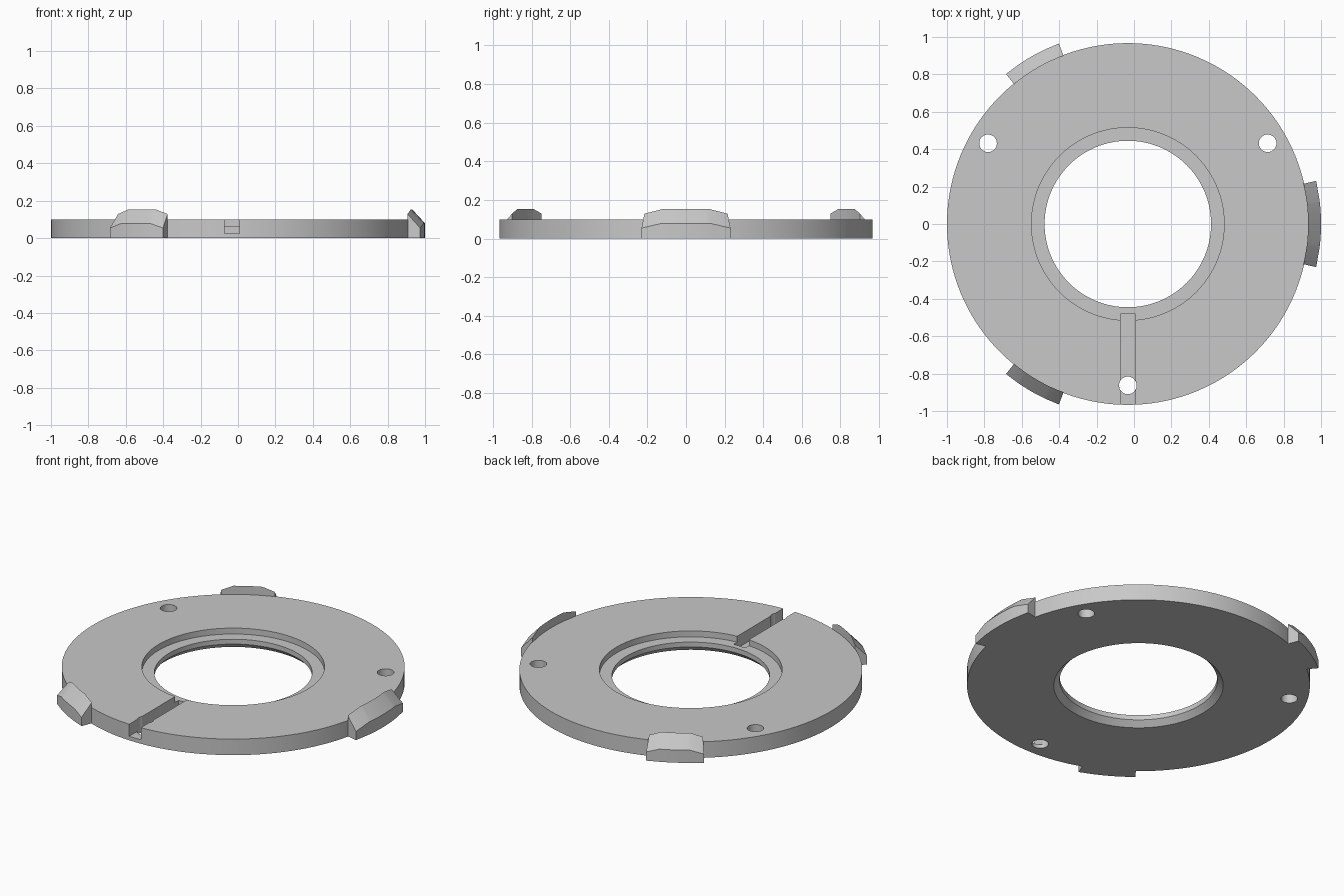
import bpy
import bmesh
import math
from mathutils import Vector

if "Cube" in bpy.data.objects:
    bpy.data.objects.remove(bpy.data.objects["Cube"], do_unlink=True)

CENTRE = Vector((-0.033, 0, 0))
RADIUS = 0.967
THICK = 0.1

grey = bpy.data.materials.new("plain grey")
grey.use_nodes = True
grey.diffuse_color = (0.58, 0.58, 0.58, 1)
grey.node_tree.nodes["Principled BSDF"].inputs["Base Color"].default_value = grey.diffuse_color


def make_object(name, bm):
    bm.normal_update()
    bmesh.ops.recalc_face_normals(bm, faces=bm.faces)
    mesh = bpy.data.meshes.new(name)
    bm.to_mesh(mesh)
    bm.free()
    mesh.materials.append(grey)
    obj = bpy.data.objects.new(name, mesh)
    bpy.context.collection.objects.link(obj)
    obj.location = CENTRE
    return obj


def sweep(name, sections, closed):
    """Join equal cross-sections into a solid, as a ring or with end caps."""
    bm = bmesh.new()
    rings = [[bm.verts.new(p) for p in s] for s in sections]
    pairs = list(zip(rings, rings[1:] + rings[:1]))
    for a, b in pairs if closed else pairs[:-1]:
        for i in range(len(a)):
            j = (i + 1) % len(a)
            bm.faces.new((a[i], a[j], b[j], b[i]))
    if not closed:
        bm.faces.new(rings[0])
        bm.faces.new(rings[-1])
    return make_object(name, bm)


def section(profile, angle):
    return [(r * math.cos(angle), r * math.sin(angle), z) for r, z in profile]


def cut(target, cutter):
    mod = target.modifiers.new(cutter.name, 'BOOLEAN')
    mod.operation = 'DIFFERENCE'
    mod.solver = 'EXACT'
    mod.object = cutter
    bpy.context.view_layer.objects.active = target
    bpy.ops.object.modifier_apply(modifier=mod.name)
    bpy.data.objects.remove(cutter, do_unlink=True)


def smooth(obj):
    bpy.ops.object.select_all(action='DESELECT')
    obj.select_set(True)
    bpy.context.view_layer.objects.active = obj
    bpy.ops.object.shade_smooth_by_angle(angle=math.radians(20))


# Disc with a stepped recess above and a bevelled opening below
disc_profile = [(RADIUS, 0), (RADIUS, THICK), (0.515, THICK), (0.515, 0.063),
                (0.445, 0.063), (0.445, 0.033), (0.478, 0)]
steps = 144
disc = sweep("disc", [section(disc_profile, math.tau * i / steps) for i in range(steps)], True)

# Radial slot at the front, open at the top and the rim
slot = [(x, y) for x, y in ((-0.04, -1.1), (0.04, -1.1), (0.04, -0.48), (-0.04, -0.48))]
cut(disc, sweep("slot_cutter", [[(x, y, z) for x, y in slot] for z in (0.025, 0.2)], False))

# Three through holes
for k in range(3):
    angle = math.radians(-90 + 120 * k)
    bm = bmesh.new()
    bmesh.ops.create_cone(bm, cap_ends=True, segments=40, radius1=0.047, radius2=0.047, depth=0.5)
    bmesh.ops.translate(bm, verts=bm.verts,
                        vec=(0.863 * math.cos(angle), 0.863 * math.sin(angle), 0))
    cut(disc, make_object("hole_cutter", bm))
smooth(disc)

# Three rim tabs: sloped outward on top, dropping toward both ends, the left one wider
for name, turn, flat, end in (("left_tab", 0, 7, 12.9),
                              ("back_tab", 120, 4.9, 9.1),
                              ("front_tab", 240, 4.9, 9.1)):
    sections = []
    for off in [-end] + [flat * i / 6 for i in range(-6, 7)] + [end]:
        drop = 0.025 if abs(off) > flat else 0
        profile = [(0.964, 0), (1.033, 0), (1.033, 0.079 - drop), (0.964, 0.154 - drop)]
        sections.append(section(profile, math.radians(turn + off)))
    smooth(sweep(name, sections, False))
